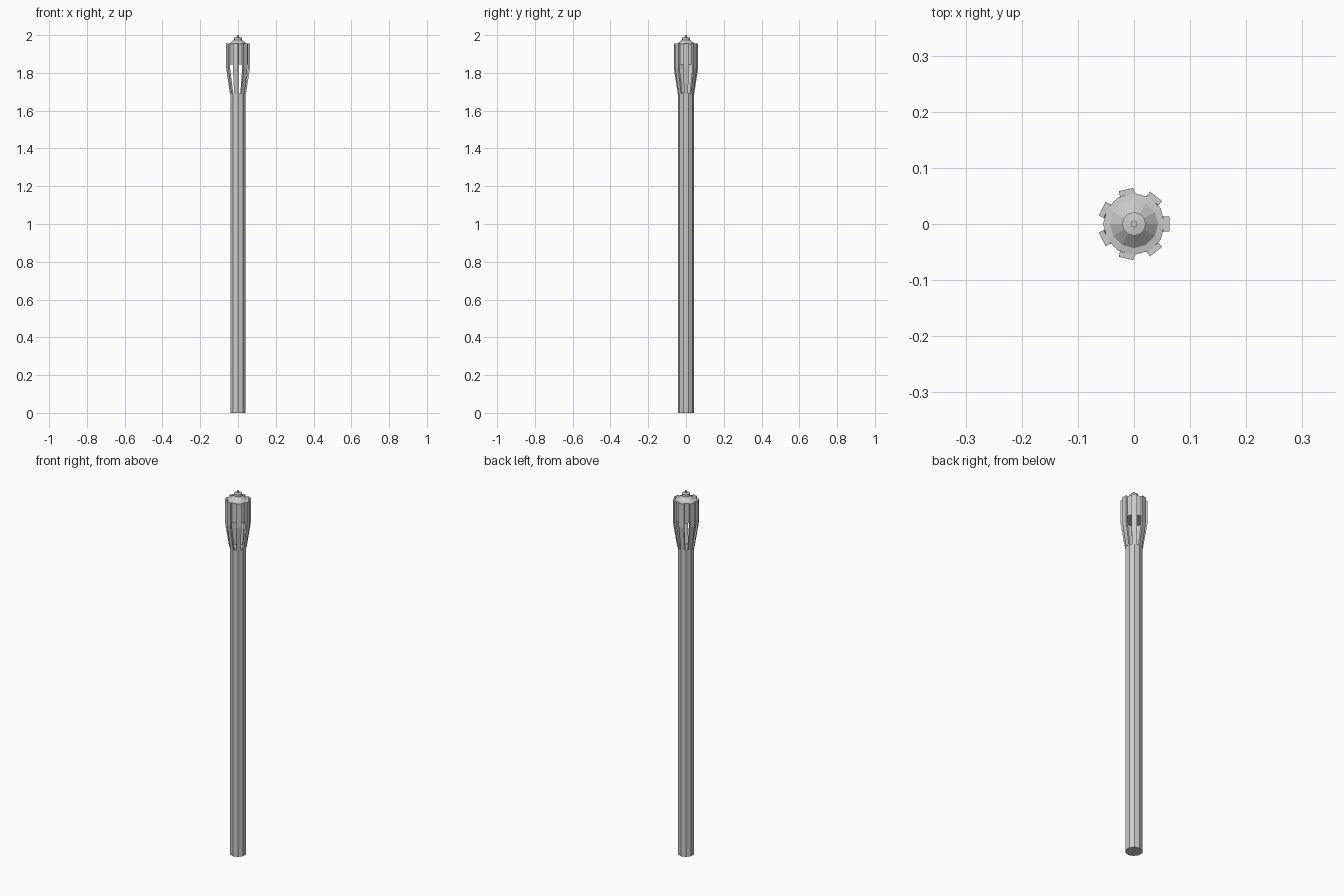
import bpy, bmesh, math
from mathutils import Matrix

if "Cube" in bpy.data.objects:
    bpy.data.objects.remove(bpy.data.objects["Cube"])


def make_object(name, bm):
    bmesh.ops.recalc_face_normals(bm, faces=bm.faces)
    mesh = bpy.data.meshes.new(name)
    bm.to_mesh(mesh)
    bm.free()
    obj = bpy.data.objects.new(name, mesh)
    bpy.context.collection.objects.link(obj)
    return obj


def lathe(name, profile, sides, start=0.0):
    """Closed faceted solid from (radius, z) rings."""
    bm = bmesh.new()
    rings = []
    for r, z in profile:
        rings.append([bm.verts.new((r * math.cos(start + 2 * math.pi * i / sides),
                                    r * math.sin(start + 2 * math.pi * i / sides), z))
                      for i in range(sides)])
    for a, b in zip(rings, rings[1:]):
        for i in range(sides):
            j = (i + 1) % sides
            bm.faces.new((a[i], a[j], b[j], b[i]))
    bm.faces.new(rings[0])
    bm.faces.new(rings[-1])
    return make_object(name, bm)


def rib(name, angle):
    """Bent bar: (inner radius, outer radius, half width, z) sections."""
    sections = [(0.033, 0.042, 0.011, 1.69),
                (0.053, 0.063, 0.0135, 1.825),
                (0.053, 0.063, 0.0135, 1.955)]
    bm = bmesh.new()
    loops = [[bm.verts.new(p) for p in ((ri, -w, z), (ro, -w, z), (ro, w, z), (ri, w, z))]
             for ri, ro, w, z in sections]
    for a, b in zip(loops, loops[1:]):
        for i in range(4):
            j = (i + 1) % 4
            bm.faces.new((a[i], a[j], b[j], b[i]))
    bm.faces.new(loops[0])
    bm.faces.new(loops[-1])
    bmesh.ops.rotate(bm, verts=bm.verts, cent=(0, 0, 0),
                     matrix=Matrix.Rotation(angle, 3, 'Z'))
    return make_object(name, bm)


# Tall post
lathe("post", [(0.043, 0), (0.043, 1.69)], 10, math.pi / 2)

# Solid head with stepped cap and small tip
lathe("head", [(0.055, 1.845), (0.055, 1.954), (0.043, 1.956), (0.021, 1.975),
               (0.021, 1.987), (0.006, 1.989), (0.006, 2.0)], 12)

# Seven ribs holding the head above the post
for k in range(7):
    rib(f"rib_{k + 1}", 2 * math.pi * k / 7)
